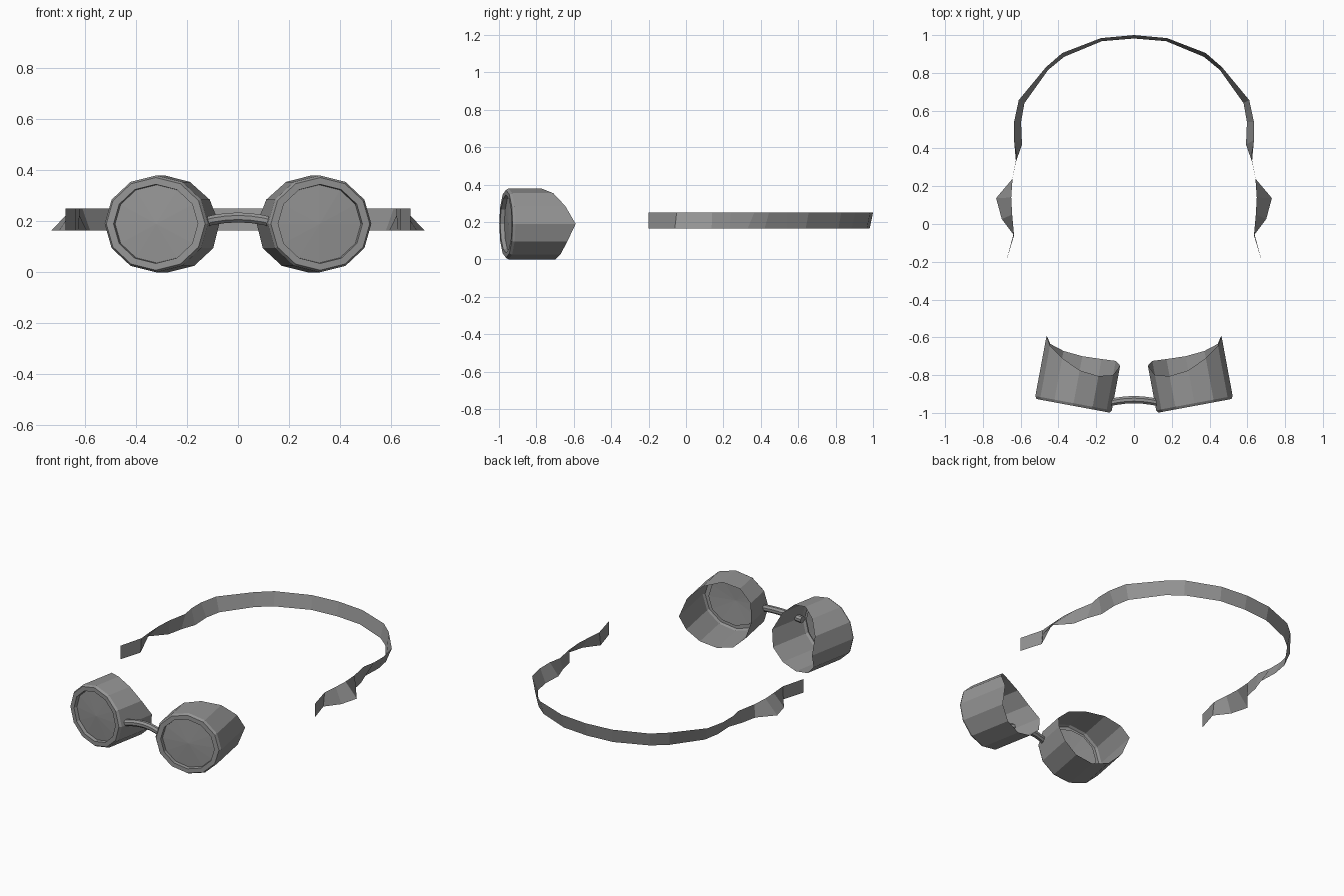
import bpy, bmesh, math
from mathutils import Vector

cube = bpy.data.objects.get("Cube")
if cube:
    bpy.data.objects.remove(cube, do_unlink=True)


def make_material(name, color):
    mat = bpy.data.materials.new(name)
    mat.use_nodes = True
    mat.diffuse_color = color
    mat.node_tree.nodes["Principled BSDF"].inputs["Base Color"].default_value = color
    return mat


GREY = make_material("plain grey", (0.3, 0.3, 0.3, 1))


def finish(name, bm, mirror=True):
    """Turn a bmesh into a flat-shaded object, mirrored across x if wanted."""
    mesh = bpy.data.meshes.new(name)
    bm.to_mesh(mesh)
    bm.free()
    mesh.materials.append(GREY)
    obj = bpy.data.objects.new(name, mesh)
    bpy.context.collection.objects.link(obj)
    if mirror:
        mod = obj.modifiers.new("mirror", "MIRROR")
        mod.use_clip = True
        mod.merge_threshold = 0.001
    return obj


def bridge_rows(bm, a, b, closed=True):
    count = len(a) if closed else len(a) - 1
    for i in range(count):
        j = (i + 1) % len(a)
        bm.faces.new((a[i], a[j], b[j], b[i]))


# Frame shared by cup and lens: tilted outward, facing the front
SIDES = 12
CENTER = Vector((0.3225, -0.9625, 0.19))
OUTWARD = Vector((0.983, 0.183, 0))
BACKWARD = Vector((-0.183, 0.983, 0))
UP = Vector((0, 0, 0.922))


def ring(bm, radius, depth):
    """Twelve-sided oval ring; depth may be a function of the rim point and index."""
    verts = []
    for i in range(SIDES):
        a = math.tau * i / SIDES
        p = CENTER + radius * (math.cos(a) * OUTWARD + math.sin(a) * UP)
        d = depth(p, i) if callable(depth) else depth
        verts.append(bm.verts.new(p + BACKWARD * d))
    return verts


# Eye cups: open sleeve whose back edge is shaped to the face
BACK_EDGE = [-.59, -.645, -.71, -.775, -.805, -.80, -.75, -.725, -.715, -.70, -.672, -.635]
bm = bmesh.new()
rows = [
    ring(bm, 0.206, lambda p, i: (BACK_EDGE[i] - p.y) / BACKWARD.y),
    ring(bm, 0.206, 0.014),
    ring(bm, 0.197, 0),
    ring(bm, 0.168, 0),
    ring(bm, 0.166, 0.022),
]
for a, b in zip(rows, rows[1:]):
    bridge_rows(bm, a, b)
finish("eye_cups", bm)

# Lenses: shallow domes set back in the rims
bm = bmesh.new()
edge = ring(bm, 0.166, 0.022)
tip = bm.verts.new(CENTER + BACKWARD * 0.012)
for i in range(SIDES):
    bm.faces.new((edge[i], edge[(i + 1) % SIDES], tip))
finish("lenses", bm)

# Nose bridge: bowed bar that pokes through both cup walls
bm = bmesh.new()
rows = []
for k in range(7):
    t = k / 3 - 1
    mid = Vector((0.145 * t, -0.93 - 0.02 * t * t, 0.215 - 0.021 * t * t))
    rows.append([bm.verts.new(mid + Vector((0, 0.021 * math.cos(a), 0.021 * math.sin(a))))
                 for a in (math.tau * s / 8 + math.pi / 8 for s in range(8))])
for a, b in zip(rows, rows[1:]):
    bridge_rows(bm, a, b)
bm.faces.new(rows[0])
bm.faces.new(rows[-1])
bmesh.ops.recalc_face_normals(bm, faces=bm.faces)
finish("nose_bridge", bm, mirror=False)

# Head strap: thin twisting ribbon, its lower edge flaring near each end
LOWER = [(.677, -.2), (.635, -.06), (.7, .026), (.73, .137), (.645, .233), (.625, .33),
         (.593, .42), (.598, .54), (.58, .64), (.455, .815), (.37, .885), (.17, .968), (0, .982)]
UPPER = [(.677, -.2), (.637, -.05), (.645, .05), (.65, .14), (.643, .24), (.62, .365),
         (.635, .444), (.635, .54), (.61, .656), (.466, .83), (.38, .905), (.175, .984), (0, 1)]
bm = bmesh.new()
low = [bm.verts.new((x, y, 0.165)) for x, y in LOWER]
high = [bm.verts.new((x, y, 0.25)) for x, y in UPPER]
bridge_rows(bm, low, high, closed=False)
finish("head_strap", bm)
